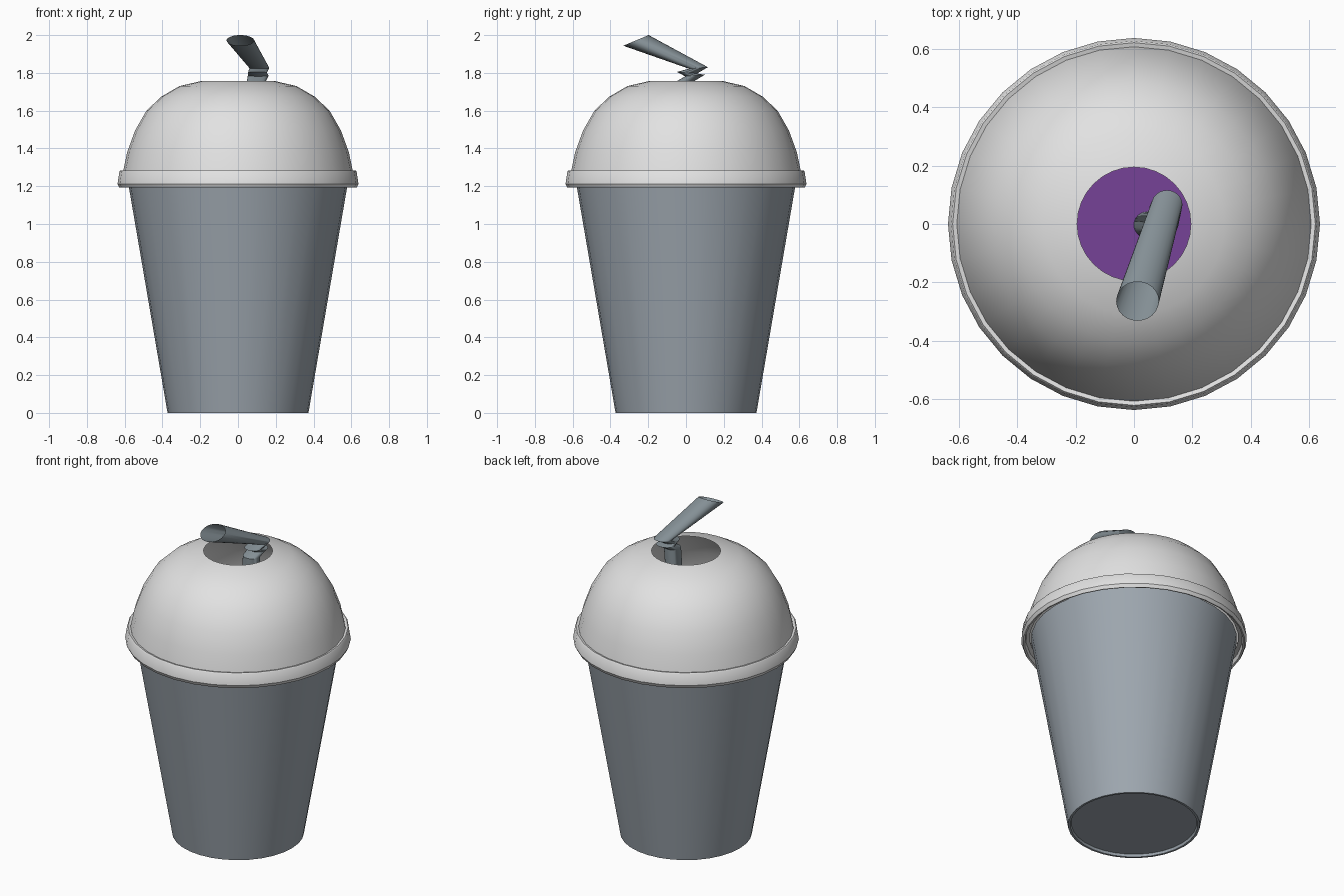
import bpy, math

if "Cube" in bpy.data.objects:
    bpy.data.objects.remove(bpy.data.objects["Cube"])


def material(name, rgb):
    m = bpy.data.materials.new(name)
    m.diffuse_color = (*rgb, 1)
    m.use_nodes = True
    m.node_tree.nodes["Principled BSDF"].inputs["Base Color"].default_value = m.diffuse_color
    return m


GREY_BLUE = material("blue_grey_cup", (0.34, 0.385, 0.43))
STRAW = material("slate_straw", (0.23, 0.275, 0.30))
LID = material("pale_grey_lid", (0.76, 0.76, 0.76))
PURPLE = material("purple_drink", (0.18, 0.055, 0.31))


def loft(name, rings, sides, mat, cap_start=False, cap_end=False, angle=35):
    """Skin rings given as (x, y, z, radius_x, radius_y, slope of z along y)."""
    verts, faces = [], []
    for cx, cy, cz, rx, ry, slope in rings:
        for i in range(sides):
            a = 2 * math.pi * i / sides
            dy = ry * math.sin(a)
            verts.append((cx + rx * math.cos(a), cy + dy, cz + slope * dy))
    for k in range(len(rings) - 1):
        for i in range(sides):
            j = (i + 1) % sides
            faces.append((k * sides + i, k * sides + j,
                          (k + 1) * sides + j, (k + 1) * sides + i))
    if cap_start:
        faces.append(tuple(reversed(range(sides))))
    if cap_end:
        faces.append(tuple(range((len(rings) - 1) * sides, len(rings) * sides)))
    mesh = bpy.data.meshes.new(name)
    mesh.from_pydata(verts, [], faces)
    mesh.materials.append(mat)
    ob = bpy.data.objects.new(name, mesh)
    bpy.context.collection.objects.link(ob)
    bpy.ops.object.select_all(action='DESELECT')
    ob.select_set(True)
    bpy.context.view_layer.objects.active = ob
    bpy.ops.object.shade_smooth_by_angle(angle=math.radians(angle))
    return ob


def lathe(name, profile, mat, **kw):
    return loft(name, [(0, 0, z, r, r, 0) for r, z in profile], 32, mat, **kw)


# Tapered cup with a slightly recessed base
lathe("cup", [(0.355, 0.015), (0.36, 0.0), (0.373, 0.0), (0.582, 1.22)],
      GREY_BLUE, cap_start=True)

# Drink inside, seen through the lid opening
lathe("drink", [(0.365, 0.04), (0.55, 1.1)], PURPLE, cap_start=True, cap_end=True)

# Lid: hollow rim skirt, then the dome up to its open hole
lathe("lid_rim", [(0.59, 1.225), (0.612, 1.22), (0.618, 1.195), (0.628, 1.192),
                  (0.638, 1.212), (0.628, 1.277), (0.622, 1.284), (0.607, 1.28)], LID)
lathe("lid_dome", [(0.609, 1.275), (0.587, 1.38), (0.545, 1.495), (0.485, 1.60),
                   (0.405, 1.675), (0.31, 1.73), (0.195, 1.757)], LID)

# Bendy straw: leaning stem, zigzag bellows, flared open mouthpiece
loft("straw", [
    (-0.03, 0.0, 0.06, 0.046, 0.046, 0),
    (0.097, -0.005, 1.755, 0.050, 0.046, 0),
    (0.107, 0.048, 1.786, 0.055, 0.052, 0.08),
    (0.103, 0.005, 1.801, 0.050, 0.053, -0.08),
    (0.113, 0.066, 1.826, 0.053, 0.050, 0.08),
    (0.012, -0.265, 1.972, 0.073, 0.067, 0.42),
], 24, STRAW)
